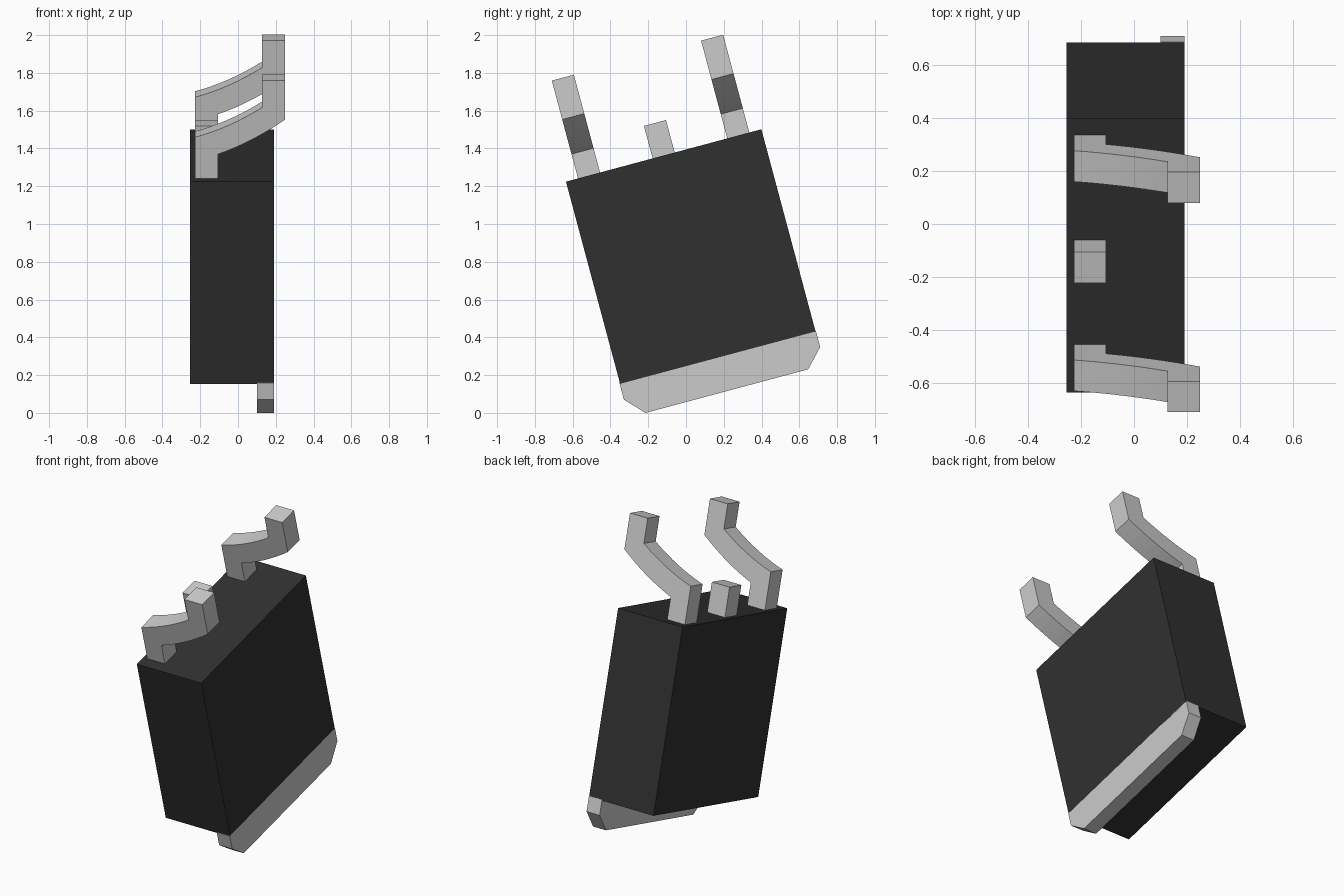
import bpy, bmesh, math
from mathutils import Matrix, Vector

if "Cube" in bpy.data.objects:
    bpy.data.objects.remove(bpy.data.objects["Cube"])

TILT = Matrix.Rotation(math.radians(15), 4, 'X')   # whole part leans about x
MID = 0.2385                                       # middle of the part along its width

black = bpy.data.materials.new("black_plastic")
black.diffuse_color = (0.03, 0.03, 0.03, 1)
black.use_nodes = True
black.node_tree.nodes["Principled BSDF"].inputs["Base Color"].default_value = black.diffuse_color


def prism(name, points, offset, material=None):
    """Extrude a closed 3D outline by offset, then tilt it."""
    bm = bmesh.new()
    face = bm.faces.new([bm.verts.new(p) for p in points])
    ext = bmesh.ops.extrude_face_region(bm, geom=[face])
    moved = [g for g in ext["geom"] if isinstance(g, bmesh.types.BMVert)]
    bmesh.ops.translate(bm, verts=moved, vec=Vector(offset))
    bmesh.ops.recalc_face_normals(bm, faces=bm.faces)
    mesh = bpy.data.meshes.new(name)
    bm.to_mesh(mesh)
    bm.free()
    obj = bpy.data.objects.new(name, mesh)
    bpy.context.collection.objects.link(obj)
    obj.matrix_world = TILT
    if material:
        mesh.materials.append(material)
    return obj


def sagging(a, b, sag=0.016, n=8):
    """Points from a to b, bowed downwards."""
    return [(a[0] + (b[0] - a[0]) * t,
             a[1] + (b[1] - a[1]) * t - 4 * sag * t * (1 - t))
            for t in (i / n for i in range(n + 1))]


# Plastic body
y0, y1, z0, z1 = MID - 0.5355, MID + 0.5355, 0.239, 1.347
prism("body", [(-0.255, y0, z0), (-0.255, y1, z0), (-0.255, y1, z1), (-0.255, y0, z1)],
      (0.445, 0, 0), black)

# Metal tab with chamfered corners
half = [(0.538, 0.245), (0.538, 0.153), (0.446, 0.0555)]
outline = [(MID + y, z) for y, z in half] + [(MID - y, z) for y, z in reversed(half)]
prism("heat_tab", [(0.10, y, z) for y, z in outline], (0.09, 0, 0))

# Bent outer leads and the short cut middle lead
W = 0.121
bent = ([(-0.227, 1.34), (-0.105, 1.34)]
        + sagging((-0.105, 1.48), (0.25, 1.67))
        + [(0.25, 1.883), (0.127, 1.883)]
        + sagging((0.127, 1.735), (-0.227, 1.573)))
stub = [(-0.227, 1.34), (-0.105, 1.34), (-0.105, 1.525), (-0.227, 1.525)]
for name, y, profile in (("front_lead", MID - 0.409, bent),
                         ("middle_lead", MID, stub),
                         ("back_lead", MID + 0.409, bent)):
    prism(name, [(x, y - W / 2, z) for x, z in profile], (0, W, 0))
